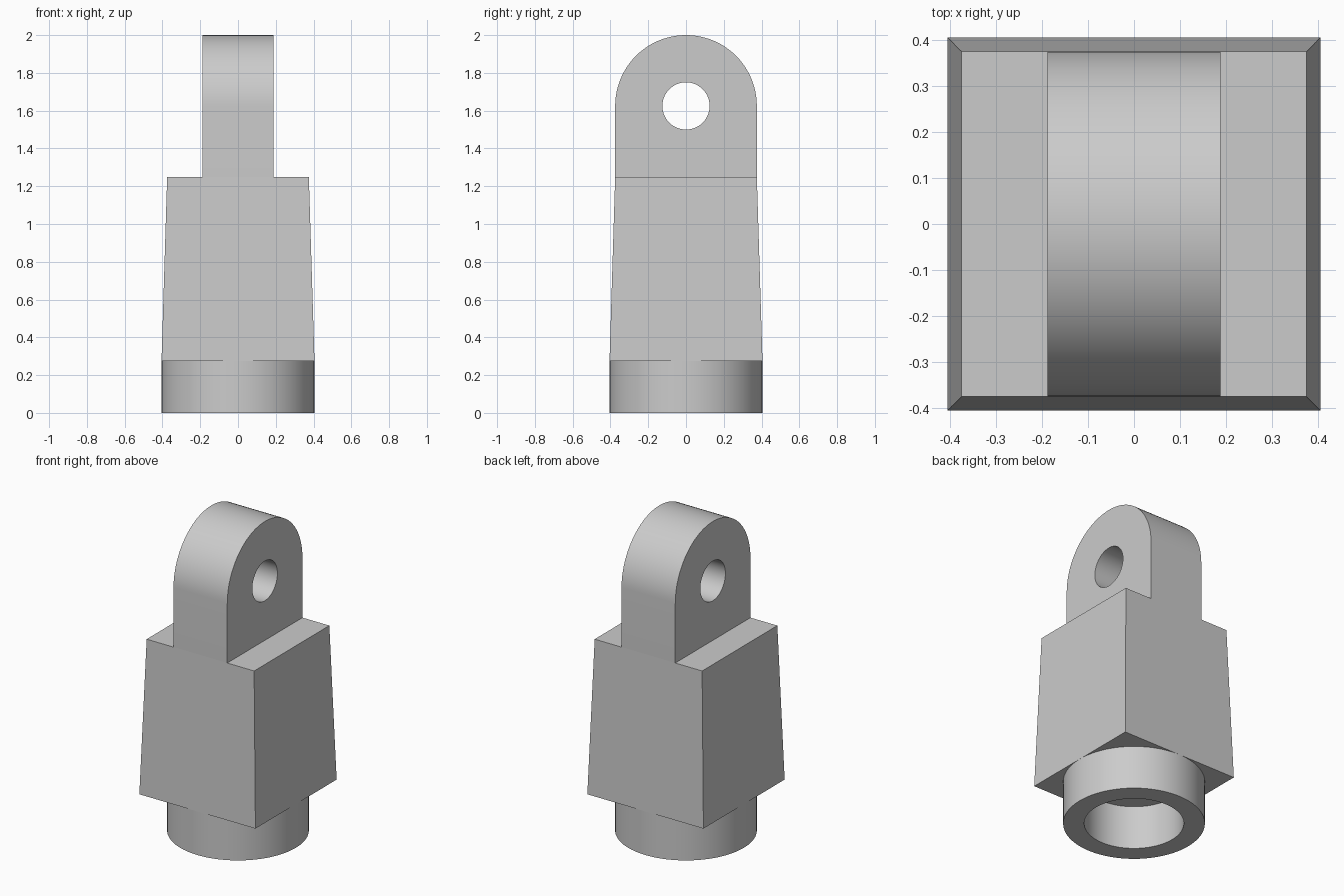
import bpy, bmesh
from math import pi, sin, cos, radians

cube = bpy.data.objects.get("Cube")
if cube:
    bpy.data.objects.remove(cube, do_unlink=True)

grey = bpy.data.materials.new("plain grey")
grey.use_nodes = True
GREY = (0.6, 0.6, 0.6, 1)
grey.diffuse_color = GREY
grey.node_tree.nodes["Principled BSDF"].inputs["Base Color"].default_value = GREY

SEGMENTS = 96
SEAT = 0.275        # collar top, block underside
SHOULDER = 1.25     # block top, lug base
EYE = 1.625         # centre height of the lug hole
HALF = 0.375        # half depth of the lug and of the block top
FOOT = 0.405        # half width of the block base, collar radius


def finish(name, bm):
    bmesh.ops.recalc_face_normals(bm, faces=bm.faces)
    mesh = bpy.data.meshes.new(name)
    bm.to_mesh(mesh)
    bm.free()
    mesh.materials.append(grey)
    obj = bpy.data.objects.new(name, mesh)
    bpy.context.collection.objects.link(obj)
    return obj


def activate(obj):
    bpy.ops.object.select_all(action='DESELECT')
    obj.select_set(True)
    bpy.context.view_layer.objects.active = obj


def prism_x(name, outline, half):
    """Extrude a (y, z) outline symmetrically along x."""
    bm = bmesh.new()
    face = bm.faces.new([bm.verts.new((-half, y, z)) for y, z in outline])
    ext = bmesh.ops.extrude_face_region(bm, geom=[face])
    moved = [v for v in ext["geom"] if isinstance(v, bmesh.types.BMVert)]
    bmesh.ops.translate(bm, verts=moved, vec=(2 * half, 0, 0))
    return finish(name, bm)


def arc(radius, sweep, steps):
    return [(radius * cos(sweep * i / steps), EYE + radius * sin(sweep * i / steps))
            for i in range(steps + 1)]


# Hollow round collar: a ring section revolved about z
bm = bmesh.new()
section = [bm.verts.new((r, 0, z)) for r, z in
           ((0.285, 0), (FOOT, 0), (FOOT, SEAT), (0.285, SEAT))]
edges = [bm.edges.new((section[i], section[(i + 1) % 4])) for i in range(4)]
bmesh.ops.spin(bm, geom=section + edges, cent=(0, 0, 0), axis=(0, 0, 1),
               angle=2 * pi, steps=SEGMENTS, use_merge=True)
bmesh.ops.remove_doubles(bm, verts=bm.verts, dist=1e-4)
collar = finish("collar", bm)

# Tapered square block
bm = bmesh.new()
bmesh.ops.create_cube(bm, size=2)
for v in bm.verts:
    top = v.co.z > 0
    half = HALF if top else FOOT
    v.co = (v.co.x * half, v.co.y * half, SHOULDER if top else SEAT)
block = finish("tapered_block", bm)

# Round-topped lug with a cross hole
outline = [(-HALF, SHOULDER), (HALF, SHOULDER)] + arc(HALF, pi, SEGMENTS // 2)
lug = prism_x("lug", outline, HALF / 2)
cutter = prism_x("hole_cutter", arc(0.125, 2 * pi, SEGMENTS)[:-1], HALF)
cutter.hide_render = True
hole = lug.modifiers.new("hole", 'BOOLEAN')
hole.operation = 'DIFFERENCE'
hole.solver = 'EXACT'
hole.object = cutter
activate(lug)
bpy.ops.object.modifier_apply(modifier=hole.name)
bpy.data.objects.remove(cutter, do_unlink=True)

# Smooth the round walls, keep the corners sharp
for obj in (collar, lug):
    activate(obj)
    bpy.ops.object.shade_smooth_by_angle(angle=radians(30))
